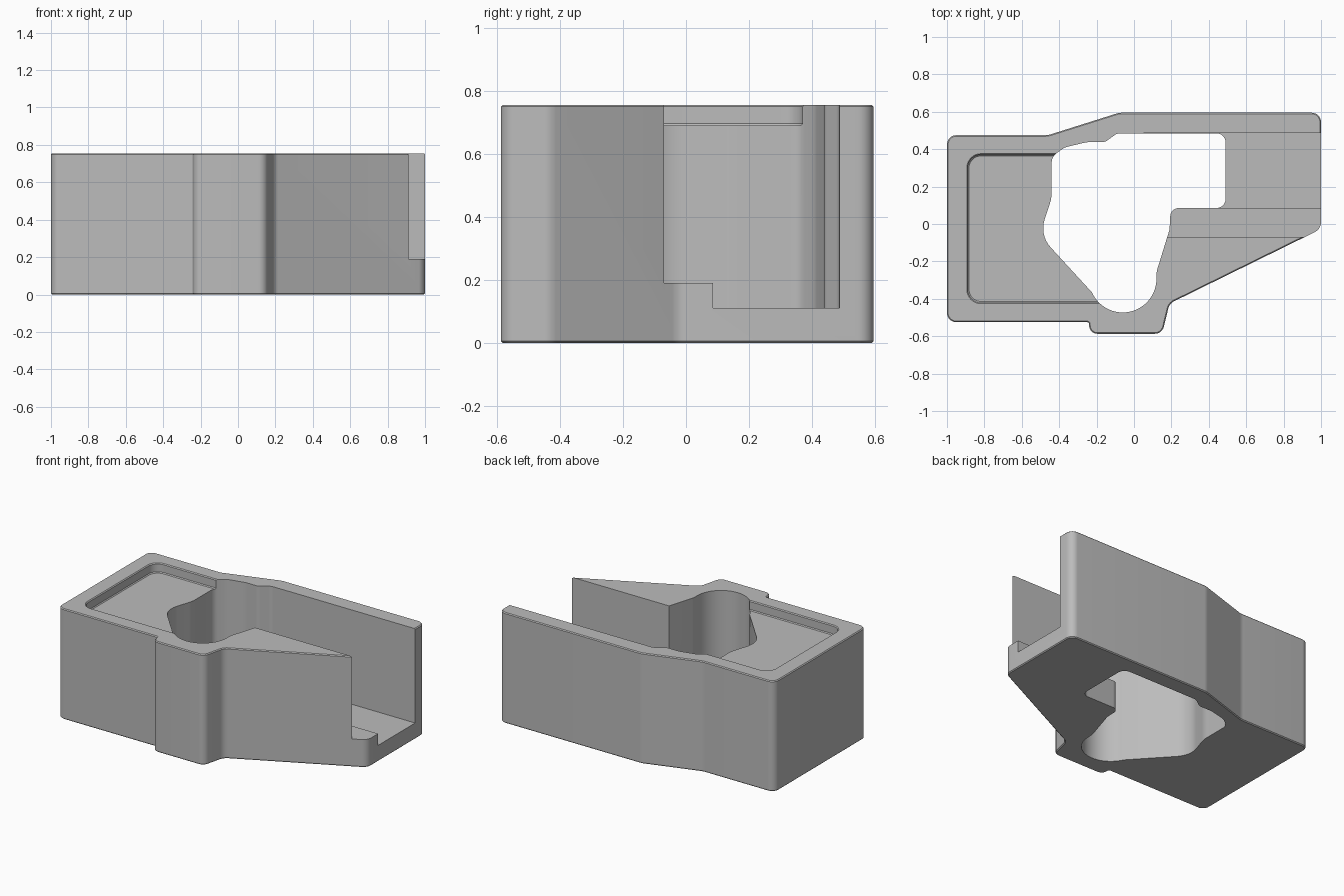
import bpy, bmesh, math
from mathutils import Vector

cube = bpy.data.objects.get("Cube")
if cube:
    bpy.data.objects.remove(cube, do_unlink=True)

HEIGHT = 0.755
EDGE = 0.006

grey = bpy.data.materials.new("Plain grey")
grey.use_nodes = True
grey.diffuse_color = (0.5, 0.5, 0.5, 1)
grey.node_tree.nodes["Principled BSDF"].inputs["Base Color"].default_value = (0.5, 0.5, 0.5, 1)


def rounded(corners, steps=8):
    """Round each (x, y, radius) corner of a closed outline with an arc."""
    out = []
    for i, (x, y, r) in enumerate(corners):
        p = Vector((x, y))
        if r == 0:
            out.append(p)
            continue
        a = (Vector(corners[i - 1][:2]) - p).normalized()
        b = (Vector(corners[(i + 1) % len(corners)][:2]) - p).normalized()
        half = a.angle(b) / 2
        centre = p + (a + b).normalized() * r / math.sin(half)
        start = p + a * r / math.tan(half) - centre
        end = p + b * r / math.tan(half) - centre
        sweep = start.angle(end)
        for k in range(steps + 1):
            t = k / steps
            out.append(centre + (start * math.sin((1 - t) * sweep)
                                 + end * math.sin(t * sweep)) / math.sin(sweep))
    return out


def inset(points, amount):
    """Move a counter-clockwise outline inwards by amount."""
    out = []
    for i, p in enumerate(points):
        d1 = (p - points[i - 1]).normalized()
        d2 = (points[(i + 1) % len(points)] - p).normalized()
        n1, n2 = Vector((-d1.y, d1.x)), Vector((-d2.y, d2.x))
        out.append(p + (n1 + n2) / (1 + n1.dot(n2)) * amount)
    return out


def prism(name, points, layers):
    """Stack the outline at (height, inset) layers and close both ends."""
    bm = bmesh.new()
    rings = [[bm.verts.new((p.x, p.y, z)) for p in inset(points, d)] for z, d in layers]
    n = len(points)
    for low, high in zip(rings, rings[1:]):
        for i in range(n):
            j = (i + 1) % n
            bm.faces.new((low[i], low[j], high[j], high[i]))
    bm.faces.new(rings[0][::-1])
    bm.faces.new(rings[-1])
    bmesh.ops.recalc_face_normals(bm, faces=bm.faces)
    mesh = bpy.data.meshes.new(name)
    bm.to_mesh(mesh)
    bm.free()
    mesh.materials.append(grey)
    obj = bpy.data.objects.new(name, mesh)
    bpy.context.collection.objects.link(obj)
    return obj


def box_outline(x0, x1, y0, y1, r=0):
    return rounded([(x0, y0, r), (x1, y0, 0), (x1, y1, 0), (x0, y1, r)])


# Outer block with softened rims
body = prism("housing_body", rounded([
    (-1, -0.525, 0.05), (-0.24, -0.525, 0.012), (-0.24, -0.587, 0.045),
    (0.15, -0.587, 0.05), (0.19, -0.425, 0.06), (1, -0.027, 0.06),
    (1, 0.595, 0.05), (-0.08, 0.595, 0.1), (-0.46, 0.475, 0.1), (-1, 0.475, 0.05)]),
    [(0, EDGE), (EDGE, 0), (HEIGHT - EDGE, 0), (HEIGHT, EDGE)])

# Through opening: a round bore joined to a wavy left wall and a square right lobe
bore = [(-0.06 + 0.18 * math.cos(math.radians(a)), -0.293 + 0.18 * math.sin(math.radians(a)), 0)
        for a in range(204, 361, 6)]
opening = prism("opening_cutter", rounded([
    (0.49, 0.485, 0.05), (-0.09, 0.485, 0.05), (-0.155, 0.438, 0.05),
    (-0.25, 0.438, 0.15), (-0.37, 0.41, 0.1), (-0.44, 0.36, 0.06),
    (-0.44, 0.14, 0.2), (-0.505, -0.06, 0.15)] + bore + [
    (0.122, -0.25, 0.03), (0.19, -0.03, 0.05), (0.196, 0.085, 0.045),
    (0.49, 0.085, 0.05)]), [(-0.1, 0), (1, 0)])

# Shallow tray on the top, with a softened lip and floor
tray = prism("tray_cutter", box_outline(-0.888, -0.1, -0.42, 0.37, 0.07),
             [(0.69, EDGE), (0.696, 0), (HEIGHT - EDGE, 0), (0.765, -0.016)])

# Stepped channel leaving through the side
ledge = prism("ledge_cutter", box_outline(0, 1.2, -0.07, 0.4), [(0.19, 0), (1, 0)])
channel = prism("channel_cutter", box_outline(0.05, 1.2, 0.086, 0.486), [(0.11, 0), (1, 0)])

bpy.context.view_layer.objects.active = body
for cutter in (opening, tray, ledge, channel):
    mod = body.modifiers.new(cutter.name, "BOOLEAN")
    mod.operation = "DIFFERENCE"
    mod.solver = "EXACT"
    mod.object = cutter
    bpy.ops.object.modifier_apply(modifier=mod.name)
    bpy.data.objects.remove(cutter, do_unlink=True)

bpy.ops.object.select_all(action="DESELECT")
body.select_set(True)
bpy.ops.object.shade_smooth_by_angle(angle=math.radians(30))
